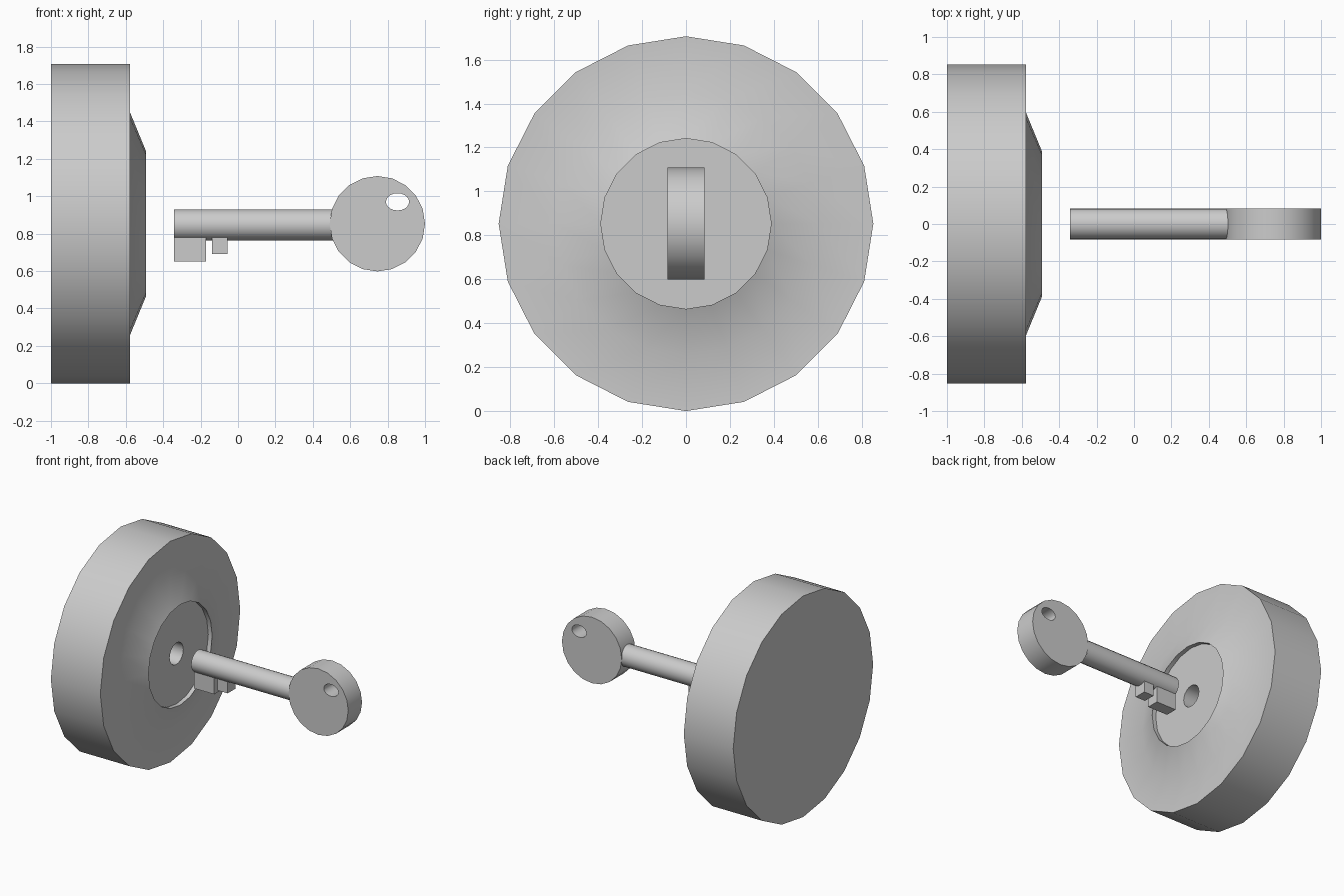
import bpy
from math import sin, cos, pi, radians

if "Cube" in bpy.data.objects:
    bpy.data.objects.remove(bpy.data.objects["Cube"])

SIDES = 20
MID = 0.853     # height of the lock axis


def smooth(obj):
    bpy.ops.object.select_all(action='DESELECT')
    obj.select_set(True)
    bpy.context.view_layer.objects.active = obj
    bpy.ops.object.shade_smooth_by_angle(angle=radians(30))


def lathe_x(name, profile, z):
    """Revolve (x, radius) points about the x axis, with flat end caps."""
    verts, faces = [], []
    for x, r in profile:
        for i in range(SIDES):
            a = 2 * pi * i / SIDES
            verts.append((x, r * sin(a), z + r * cos(a)))
    for k in range(len(profile) - 1):
        for i in range(SIDES):
            j = (i + 1) % SIDES
            a, b = k * SIDES, (k + 1) * SIDES
            faces.append((a + i, b + i, b + j, a + j))
    faces.append(tuple(range(SIDES)))
    last = (len(profile) - 1) * SIDES
    faces.append(tuple(last + i for i in reversed(range(SIDES))))
    mesh = bpy.data.meshes.new(name)
    # reversed winding so normals point outward
    mesh.from_pydata(verts, [], [f[::-1] for f in faces])
    obj = bpy.data.objects.new(name, mesh)
    bpy.context.collection.objects.link(obj)
    smooth(obj)
    return obj


def box(name, x0, x1, y, z0, z1):
    bpy.ops.mesh.primitive_cube_add(size=1, location=((x0 + x1) / 2, 0, (z0 + z1) / 2))
    obj = bpy.context.object
    obj.name = name
    obj.scale = (x1 - x0, 2 * y, z1 - z0)
    bpy.ops.object.transform_apply(location=False, rotation=False, scale=True)


def ellipse(curve, cx, cz, rx, rz):
    spline = curve.splines.new('POLY')
    spline.points.add(SIDES - 1)
    spline.use_cyclic_u = True
    for i, p in enumerate(spline.points):
        a = 2 * pi * i / SIDES
        p.co = (cx + rx * cos(a), cz + rz * sin(a), 0, 1)


# Lock body: drum, bevelled boss, recessed plate and blind keyhole
lathe_x("lock_body", [(-1, 0.853), (-0.578, 0.853), (-0.578, 0.597), (-0.492, 0.388),
                      (-0.525, 0.388), (-0.525, 0.083), (-0.8, 0.083)], MID)

# Key shaft, running slightly into the bow
lathe_x("key_shaft", [(-0.342, 0.083), (0.53, 0.083)], 0.847)

# Key teeth
box("key_tooth_large", -0.342, -0.17, 0.047, 0.652, 0.82)
box("key_tooth_small", -0.14, -0.055, 0.047, 0.69, 0.82)

# Key bow: thick disc with an oval hole
curve = bpy.data.curves.new("key_bow", 'CURVE')
curve.dimensions = '2D'
curve.fill_mode = 'BOTH'
curve.extrude = 0.084
ellipse(curve, 0.745, MID, 0.255, 0.255)
ellipse(curve, 0.853, 0.97, 0.062, 0.046)
bow = bpy.data.objects.new("key_bow", curve)
bpy.context.collection.objects.link(bow)
bow.rotation_euler = (pi / 2, 0, 0)
bpy.ops.object.select_all(action='DESELECT')
bow.select_set(True)
bpy.context.view_layer.objects.active = bow
bpy.ops.object.convert(target='MESH')
smooth(bpy.context.object)
